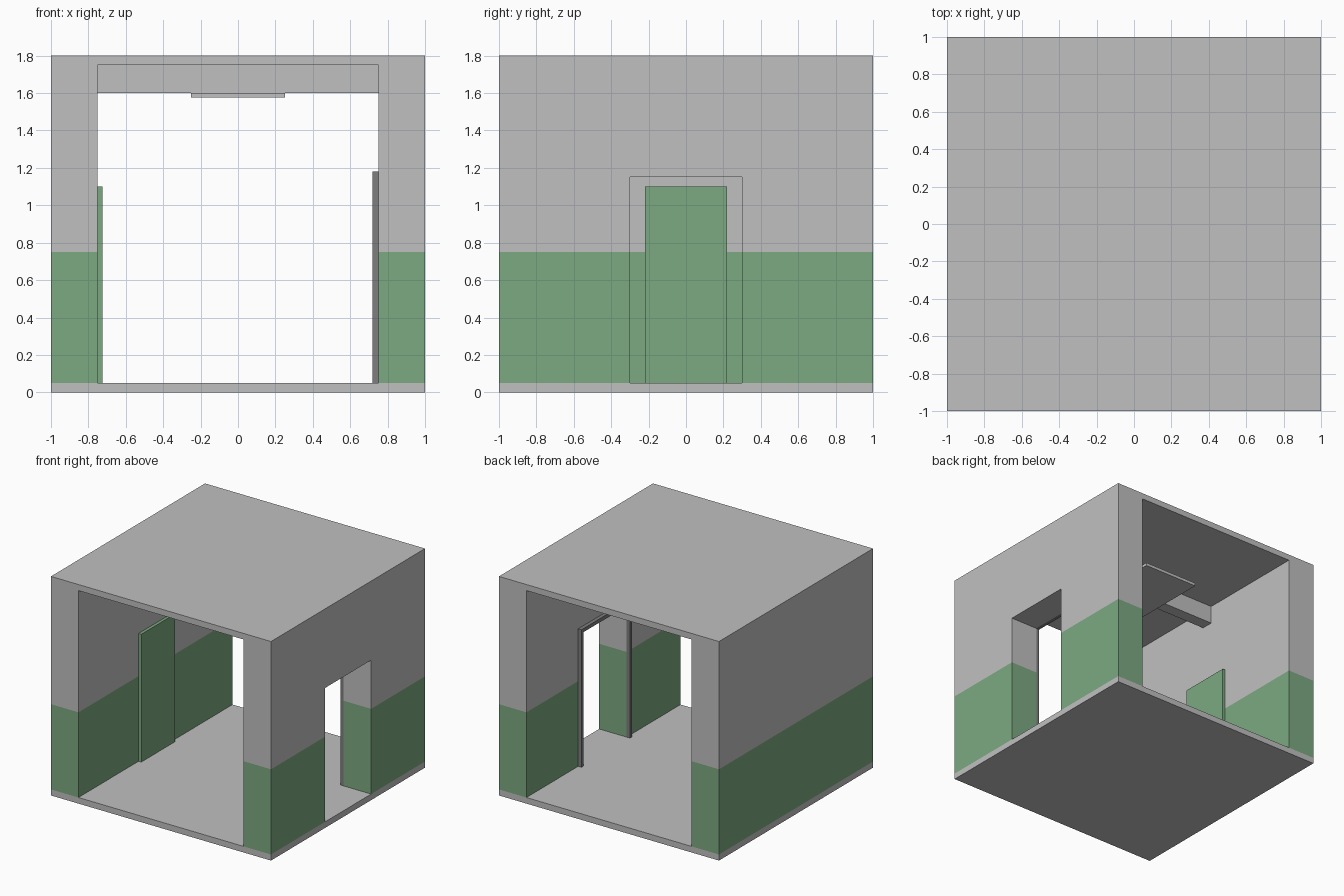
import bpy, bmesh

cube = bpy.data.objects.get("Cube")
if cube:
    bpy.data.objects.remove(cube, do_unlink=True)


def material(name, rgb):
    mat = bpy.data.materials.new(name)
    mat.use_nodes = True
    color = (*rgb, 1)
    mat.diffuse_color = color
    mat.node_tree.nodes["Principled BSDF"].inputs["Base Color"].default_value = color
    return mat


grey = material("pale grey", (0.53, 0.53, 0.53))
green = material("soft green", (0.2, 0.4, 0.22))
dark = material("dark grey", (0.21, 0.21, 0.21))


def box(name, low, high, mat):
    """Box between two opposite corners."""
    bm = bmesh.new()
    bmesh.ops.create_cube(bm, size=1)
    for v in bm.verts:
        v.co = [high[i] if v.co[i] > 0 else low[i] for i in range(3)]
    mesh = bpy.data.meshes.new(name)
    bm.to_mesh(mesh)
    bm.free()
    mesh.materials.append(mat)
    obj = bpy.data.objects.new(name, mesh)
    bpy.context.collection.objects.link(obj)
    return obj


FLOOR, PAINT, CEILING, TOP = 0.05, 0.75, 1.75, 1.8
INNER, DOOR_Y, DOOR_TOP = 0.75, 0.3, 1.15

# Room shell, open at front and back, with a doorway through one wall
room = box("room_shell", (-1, -1, 0), (1, 1, TOP), grey)
cutters = [
    box("passage_cutter", (-INNER, -1.2, FLOOR), (INNER, 1.2, CEILING), grey),
    box("doorway_cutter", (0.5, -DOOR_Y, FLOOR), (1.2, DOOR_Y, DOOR_TOP), grey),
]
for cutter in cutters:
    cutter.hide_render = True
    mod = room.modifiers.new("opening", "BOOLEAN")
    mod.operation = "DIFFERENCE"
    mod.solver = "EXACT"
    mod.object = cutter
bpy.context.view_layer.update()
depsgraph = bpy.context.evaluated_depsgraph_get()
shell = bpy.data.meshes.new_from_object(room.evaluated_get(depsgraph))
room.modifiers.clear()
room.data = shell
for cutter in cutters:
    bpy.data.objects.remove(cutter, do_unlink=True)

# Painted green band on the lower walls
shell.materials.clear()
for mat in (grey, green):
    shell.materials.append(mat)
bm = bmesh.new()
bm.from_mesh(shell)
for height in (FLOOR, PAINT):
    bmesh.ops.bisect_plane(bm, geom=bm.verts[:] + bm.edges[:] + bm.faces[:],
                           plane_co=(0, 0, height), plane_no=(0, 0, 1), dist=1e-5)
for face in bm.faces:
    on_band = FLOOR < face.calc_center_median().z < PAINT
    face.material_index = int(on_band and abs(face.normal.z) < 0.5)
bm.to_mesh(shell)
bm.free()

# Door frame on the inside of the doorway
trim = 0.03
for side, y in (("front", -DOOR_Y - trim), ("back", DOOR_Y)):
    box(side + "_door_jamb", (INNER - trim, y, FLOOR),
        (INNER, y + trim, DOOR_TOP), dark)
box("door_lintel", (INNER - trim, -DOOR_Y - trim, DOOR_TOP),
    (INNER, DOOR_Y + trim, DOOR_TOP + trim), dark)

# Green panel on the opposite wall
box("wall_panel", (-INNER, -0.22, FLOOR), (-0.725, 0.22, 1.1), green)

# Ceiling beam with a flat panel hanging below it
box("ceiling_beam", (-INNER, -0.05, 1.6), (INNER, 0.05, CEILING), grey)
box("ceiling_panel", (-0.25, -0.45, 1.575), (0.25, 0.45, 1.6), grey)
